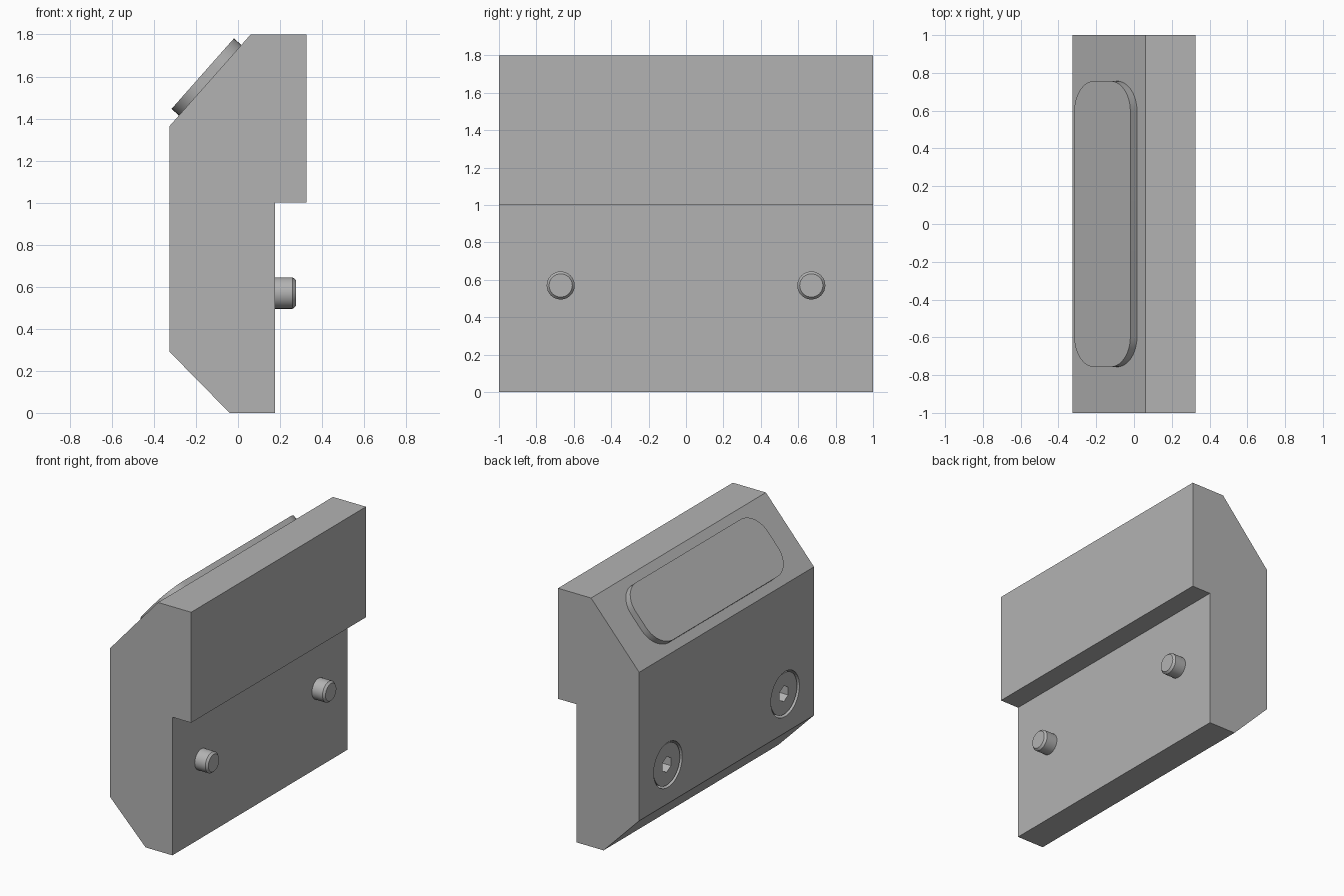
import bpy, bmesh, math
from mathutils import Matrix, Vector

old = bpy.data.objects.get("Cube")
if old:
    bpy.data.objects.remove(old, do_unlink=True)

grey = bpy.data.materials.new("plain_grey")
grey.use_nodes = True
COLOUR = (0.45, 0.45, 0.45, 1)
grey.diffuse_color = COLOUR
grey.node_tree.nodes["Principled BSDF"].inputs["Base Color"].default_value = COLOUR


def finish(name, bm, smooth=False):
    bmesh.ops.recalc_face_normals(bm, faces=bm.faces)
    mesh = bpy.data.meshes.new(name)
    bm.to_mesh(mesh)
    bm.free()
    mesh.materials.append(grey)
    obj = bpy.data.objects.new(name, mesh)
    bpy.context.collection.objects.link(obj)
    if smooth:
        smooth_sharp(obj)
    return obj


def smooth_sharp(obj):
    bpy.ops.object.select_all(action='DESELECT')
    obj.select_set(True)
    bpy.context.view_layer.objects.active = obj
    bpy.ops.object.shade_smooth_by_angle(angle=math.radians(30))


def prism(name, points, offset, smooth=False):
    """Extrude a closed outline along an offset vector."""
    bm = bmesh.new()
    face = bm.faces.new([bm.verts.new(p) for p in points])
    new = bmesh.ops.extrude_face_region(bm, geom=[face], use_keep_orig=True)["geom"]
    bmesh.ops.translate(bm, vec=offset,
                        verts=[g for g in new if isinstance(g, bmesh.types.BMVert)])
    return finish(name, bm, smooth)


def ring(x, y, z, radius, sides):
    """Points of a regular polygon facing along x."""
    turn = math.tau / sides
    return [Vector((x, y + radius * math.sin(i * turn), z + radius * math.cos(i * turn)))
            for i in range(sides)]


def cut(target, cutter):
    mod = target.modifiers.new("cut", 'BOOLEAN')
    mod.operation = 'DIFFERENCE'
    mod.solver = 'EXACT'
    mod.object = cutter
    bpy.context.view_layer.objects.active = target
    bpy.ops.object.modifier_apply(modifier=mod.name)
    bpy.data.objects.remove(cutter, do_unlink=True)


# Stepped block with a chamfered outer side
profile = [(-0.325, 0.29), (-0.04, 0), (0.175, 0), (0.175, 1), (0.325, 1),
           (0.325, 1.8), (0.06, 1.8), (-0.325, 1.365)]
block = prism("block", [Vector((x, -1, z)) for x, z in profile], Vector((0, 2, 0)))

# Rounded pad on the upper slope
along = Vector((0.385, 0, 0.435)).normalized()
normal = Vector((-along.z, 0, along.x))
centre = Vector((-0.1325, 0, 1.5825))
half_w, half_l, radius, steps = 0.224, 0.757, 0.16, 10
outline = []
for k, (su, sv) in enumerate([(1, 1), (-1, 1), (-1, -1), (1, -1)]):
    for i in range(steps + 1):
        a = (k + i / steps) * math.pi / 2
        u = su * (half_w - radius) + radius * math.cos(a)
        v = sv * (half_l - radius) + radius * math.sin(a)
        outline.append(centre + along * u + Vector((0, v, 0)) - normal * 0.01)
prism("sloped_pad", outline, normal * 0.057, smooth=True)

# Two socket-head screws passing through the block
SCREW_Z = 0.57
for side, y in (("left", 0.67), ("right", -0.67)):
    bore = prism("bore_cutter", ring(-0.4, y, SCREW_Z, 0.163, 48), Vector((0.175, 0, 0)))
    cut(block, bore)

    head = prism(side + "_screw_head", ring(-0.315, y, SCREW_Z, 0.15, 48),
                 Vector((0.1, 0, 0)))
    socket = prism("socket_cutter", ring(-0.4, y, SCREW_Z, 0.057, 6), Vector((0.155, 0, 0)))
    cut(head, socket)
    smooth_sharp(head)

    # Shank with a chamfered tip
    bm = bmesh.new()
    loops = [[bm.verts.new(p) for p in ring(x, y, SCREW_Z, r, 32)]
             for x, r in ((0.16, 0.075), (0.26, 0.075), (0.275, 0.062))]
    for a, b in zip(loops, loops[1:]):
        for i in range(len(a)):
            j = (i + 1) % len(a)
            bm.faces.new((a[i], a[j], b[j], b[i]))
    bm.faces.new(loops[0])
    bm.faces.new(loops[-1])
    finish(side + "_screw_shank", bm, smooth=True)
